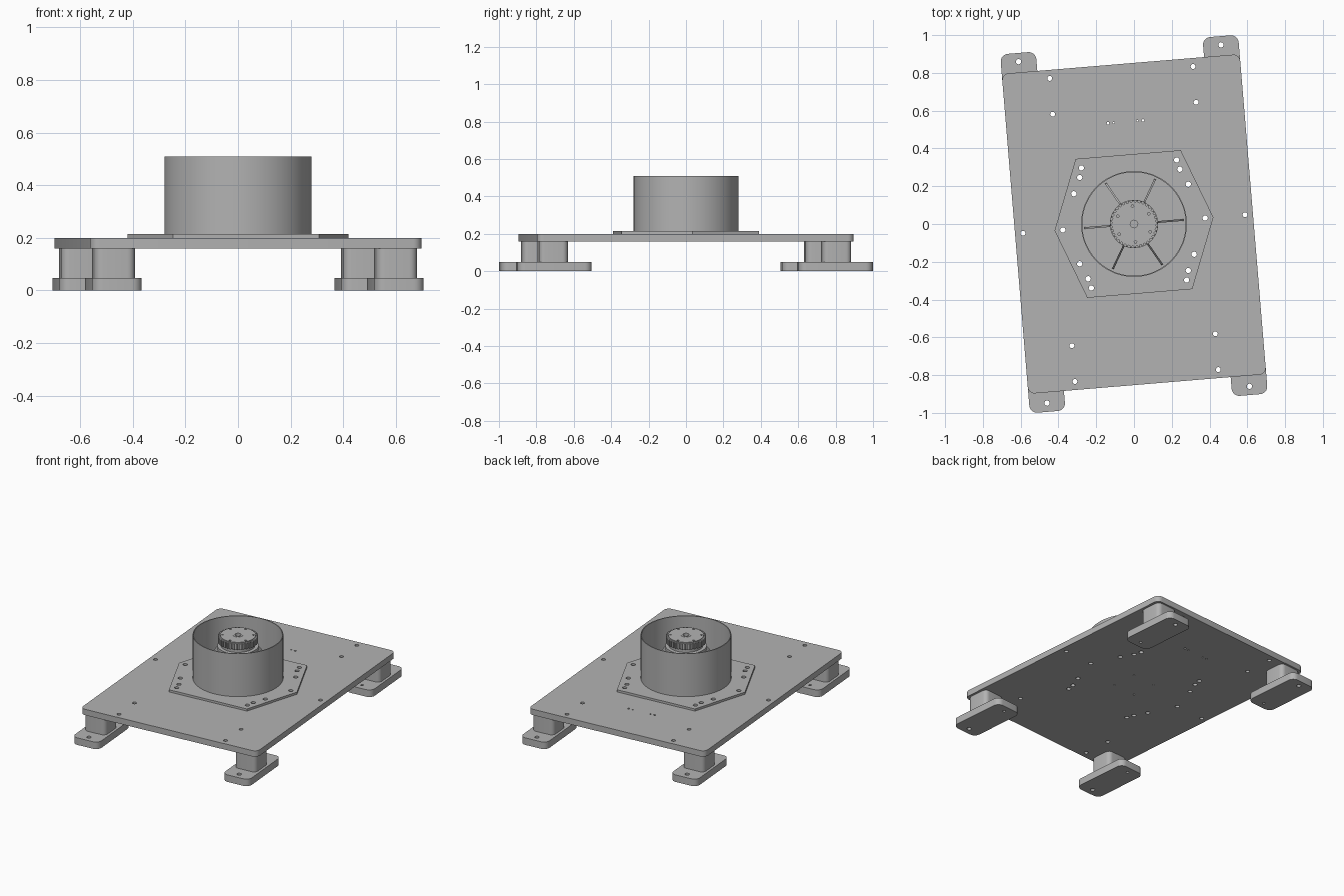
import bpy, bmesh
from math import sin, cos, pi, radians

if "Cube" in bpy.data.objects:
    bpy.data.objects.remove(bpy.data.objects["Cube"], do_unlink=True)

TURN = radians(4.75)   # whole assembly is turned slightly about z

grey = bpy.data.materials.new("plain_grey")
grey.use_nodes = True
COLOUR = (0.45, 0.45, 0.45, 1)
grey.diffuse_color = COLOUR
for node in grey.node_tree.nodes:
    if node.type == 'BSDF_PRINCIPLED':
        node.inputs["Base Color"].default_value = COLOUR
        node.inputs["Roughness"].default_value = 0.6


def circle(r, x=0, y=0, n=20):
    return [(x + r * cos(2 * pi * i / n), y + r * sin(2 * pi * i / n)) for i in range(n)]


def rounded_rect(cx, cy, w, h, r, steps=6):
    pts = []
    for k, (sx, sy) in enumerate([(1, 1), (-1, 1), (-1, -1), (1, -1)]):
        for i in range(steps + 1):
            a = (k + i / steps) * pi / 2
            pts.append((cx + sx * (w / 2 - r) + r * cos(a),
                        cy + sy * (h / 2 - r) + r * sin(a)))
    return pts


def finish(name, bm):
    bmesh.ops.remove_doubles(bm, verts=bm.verts, dist=1e-5)
    bmesh.ops.recalc_face_normals(bm, faces=bm.faces)
    mesh = bpy.data.meshes.new(name)
    bm.to_mesh(mesh)
    bm.free()
    mesh.materials.append(grey)
    mesh.shade_smooth()
    mesh.set_sharp_from_angle(angle=radians(30))
    obj = bpy.data.objects.new(name, mesh)
    obj.rotation_euler.z = TURN
    bpy.context.collection.objects.link(obj)
    return obj


def slab(name, outline, z0, z1, holes=()):
    """Extrude an outline with holes between two heights."""
    curve = bpy.data.curves.new(name + "_outline", 'CURVE')
    curve.dimensions = '2D'
    curve.fill_mode = 'BOTH'
    curve.extrude = (z1 - z0) / 2
    for loop in [outline, *holes]:
        spline = curve.splines.new('POLY')
        spline.points.add(len(loop) - 1)
        for p, (x, y) in zip(spline.points, loop):
            p.co = (x, y, 0, 1)
        spline.use_cyclic_u = True
    temp = bpy.data.objects.new(name + "_outline", curve)
    bpy.context.collection.objects.link(temp)
    deps = bpy.context.evaluated_depsgraph_get()
    mesh = bpy.data.meshes.new_from_object(temp.evaluated_get(deps))
    bm = bmesh.new()
    bm.from_mesh(mesh)
    bmesh.ops.translate(bm, verts=bm.verts, vec=(0, 0, (z0 + z1) / 2))
    bpy.data.objects.remove(temp, do_unlink=True)
    bpy.data.curves.remove(curve)
    bpy.data.meshes.remove(mesh)
    return finish(name, bm)


def mirrored(points):
    """Reflect points over both axes, without repeats."""
    return sorted({(sx * x, sy * y) for x, y in points for sx in (1, -1) for sy in (1, -1)})


# Bolt holes shared by the hexagonal plate and the deck
hex_holes = [circle(0.014, x, y) for x, y in
             mirrored([(0.253, 0.319), (0.266, 0.269), (0.304, 0.186), (0.378, 0)])]

# Deck plate
deck_holes = [circle(0.013, x, y) for x, y in
              mirrored([(0.381, 0.805), (0.381, 0.615), (0.59, 0)])]
deck_holes += [circle(r, s * x, 0.543, 12) for s in (1, -1) for x, r in ((0.093, 0.007), (0.063, 0.005))]
deck_holes += [circle(0.006, x, y, 12) for x, y in mirrored([(0.085, 0.085)])]
slab("deck_plate", rounded_rect(0, 0, 1.264, 1.70, 0.035), 0.16, 0.20, hex_holes + deck_holes)

# Hexagonal mounting plate
hexagon = [(0.422, 0), (0.279, 0.369), (-0.279, 0.369),
           (-0.422, 0), (-0.279, -0.369), (0.279, -0.369)]
slab("hexagonal_plate", hexagon, 0.20, 0.215, hex_holes)

# Four feet, each a bolted pad and a post
for sx, side in ((1, "left"), (-1, "right")):
    for sy, end in ((1, "back"), (-1, "front")):
        x = sx * 0.5375
        slab(f"{end}_{side}_foot", rounded_rect(x, sy * 0.754, 0.189, 0.398, 0.04), 0, 0.048,
             [circle(0.014, x, sy * 0.907), circle(0.009, x, sy * 0.60)])
        slab(f"{end}_{side}_post", rounded_rect(x, sy * 0.76, 0.155, 0.155, 0.03), 0.048, 0.16)

# Open duct
slab("duct", circle(0.28, n=96), 0.215, 0.508, [circle(0.274, n=96)])

# Central hub: column, collar, ribbed rim and drilled cap
slab("hub_column", circle(0.105, n=48), 0.215, 0.47)
slab("hub_collar", circle(0.128, n=48), 0.41, 0.435)
ribs = []
for i in range(36):
    for r, t in ((0.116, 0), (0.116, 0.45), (0.125, 0.5), (0.125, 0.95)):
        a = 2 * pi * (i + t) / 36
        ribs.append((r * cos(a), r * sin(a)))
slab("hub_ribbed_rim", ribs, 0.46, 0.50, [circle(0.104, n=48)])
cap_holes = [circle(0.007, 0.095 * cos(k * pi / 3 + pi / 2), 0.095 * sin(k * pi / 3 + pi / 2), 10)
             for k in range(6)]
slab("hub_cap", circle(0.11, n=48), 0.47, 0.506, cap_holes + [circle(0.033, n=32)])
slab("hub_shaft_ring", circle(0.033, n=32), 0.46, 0.508, [circle(0.02, n=24)])

# Six thin triangular fins bracing the hub
for k in range(6):
    a = k * pi / 3
    bm = bmesh.new()
    sides = []
    for t in (-0.005, 0.005):
        verts = [bm.verts.new((r * cos(a) - t * sin(a), r * sin(a) + t * cos(a), z))
                 for r, z in ((0.10, 0.215), (0.262, 0.215), (0.262, 0.24), (0.13, 0.42), (0.10, 0.42))]
        bm.faces.new(verts)
        sides.append(verts)
    for i in range(5):
        j = (i + 1) % 5
        bm.faces.new((sides[0][i], sides[0][j], sides[1][j], sides[1][i]))
    finish(f"hub_fin_{k + 1}", bm)
